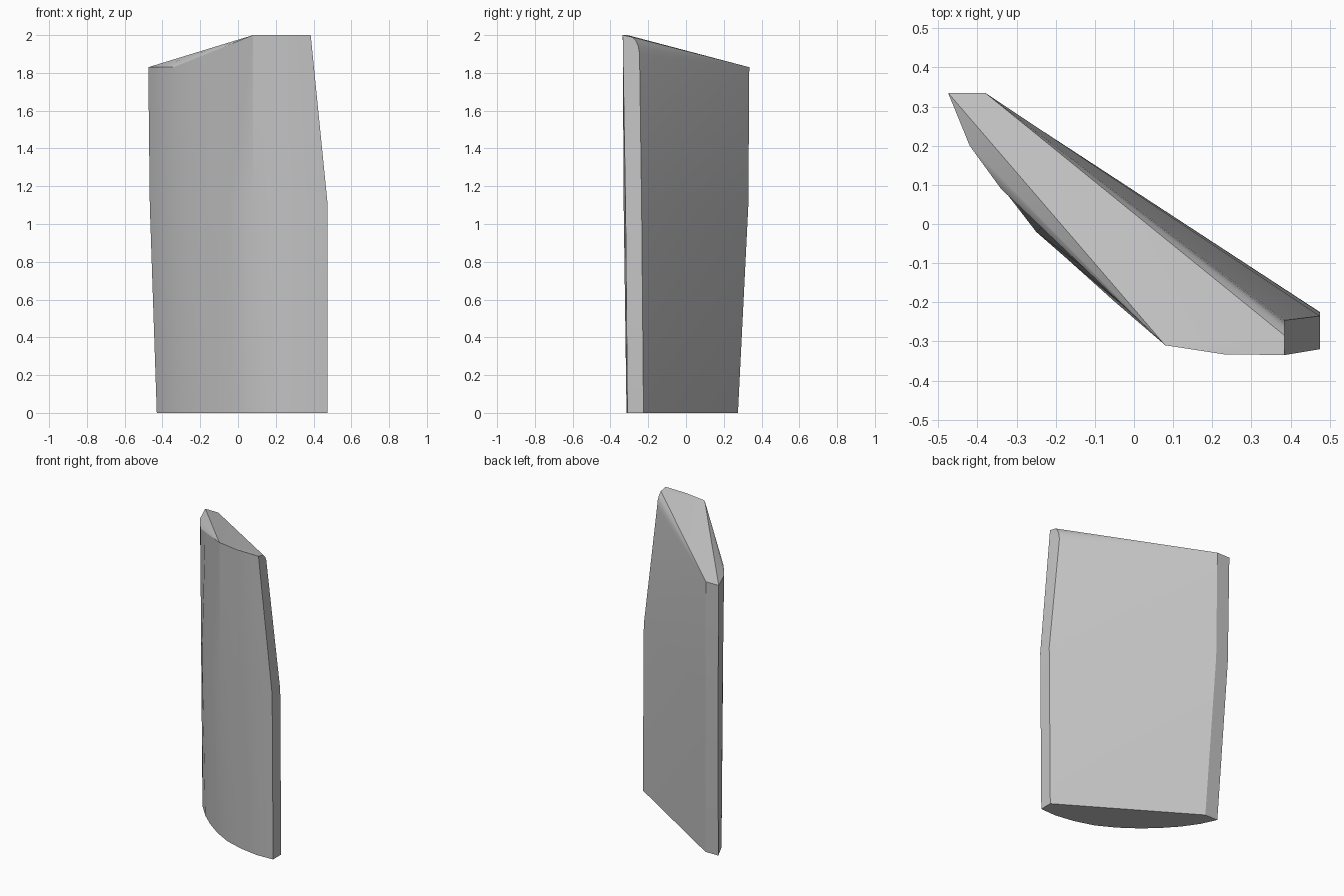
import bpy
import bmesh
import math

cube = bpy.data.objects.get("Cube")
if cube:
    bpy.data.objects.remove(cube, do_unlink=True)

# Plain grey finish
grey = bpy.data.materials.new("plain_grey")
grey.use_nodes = True
colour = (0.55, 0.55, 0.55, 1)
grey.diffuse_color = colour
grey.node_tree.nodes["Principled BSDF"].inputs["Base Color"].default_value = colour

# Curved front, from the thin far edge round to the near edge, at two heights
base_profile = [(-.43, .275), (-.38, .17), (-.31, .07), (-.22, -.03), (-.13, -.11),
                (-.02, -.19), (.1, -.255), (.23, -.295), (.36, -.315), (.475, -.31)]
middle_profile = [(-.467, .33), (-.41, .2), (-.335, .09), (-.25, -.02), (-.17, -.09),
                  (-.05, -.198), (.08, -.295), (.23, -.322), (.37, -.33), (.475, -.32)]

# Top rim: level shoulder, straight slope, then level crest
shoulder = [(-.475, .335, 1.83), (-.42, .2, 1.83), (-.34, .09, 1.83)]
crest = [(.08, -.31, 2), (.23, -.333, 2), (.31, -.334, 2), (.385, -.335, 2)]


def blend(start, end, factor):
    return tuple(a + (b - a) * factor for a, b in zip(start, end))


slope = [blend(shoulder[-1], crest[0], step / 4) for step in (1, 2, 3)]
rim = shoulder + slope + crest

bm = bmesh.new()


def add_points(points, height=None):
    return [bm.verts.new(p if height is None else (*p, height)) for p in points]


def add_face(*verts):
    return bm.faces.new(verts)


base = add_points(base_profile, 0)
middle = add_points(middle_profile, 1.1)
top = add_points(rim)

# Back corners: far edge, then near edge
base_far, base_near = add_points([(-.335, .275), (.475, -.225)], 0)
middle_far, middle_near = add_points([(-.375, .33), (.475, -.235)], 1.1)
top_far, = add_points([(-.38, .335, 1.83)])

# Rounded near corner of the top
rounding = add_points([(.385, -.285, 1.99), (.385, -.265, 1.97),
                       (.385, -.252, 1.94), (.385, -.246, 1.9)])

# Front skin
for lower, upper in ((base, middle), (middle, top)):
    for i in range(len(lower) - 1):
        add_face(lower[i], lower[i + 1], upper[i + 1], upper[i])

# Narrow end faces
add_face(base[0], middle[0], middle_far, base_far)
add_face(middle[0], top[0], top_far, middle_far)
add_face(base[-1], base_near, middle_near, middle[-1])
add_face(middle[-1], middle_near, *reversed(rounding), top[-1])

# Flat back and underside
add_face(base_far, middle_far, base_near)
add_face(base_near, middle_far, middle_near)
add_face(middle_far, top_far, middle_near)
add_face(middle_near, top_far, rounding[-1])
add_face(*base, base_near, base_far)

# Sloping top with a fan at the shoulder and a rounded back edge
peak = top[len(shoulder) + len(slope)]
peak_index = top.index(peak)
add_face(top[0], top[1], peak)
add_face(*top[1:peak_index + 1])
add_face(top[0], peak, top_far)
add_face(top_far, *top[peak_index:], rounding[0])
for first, second in zip(rounding, rounding[1:]):
    add_face(top_far, first, second)

bmesh.ops.recalc_face_normals(bm, faces=bm.faces)
bmesh.ops.triangulate(bm, faces=[f for f in bm.faces if len(f.verts) > 4])

mesh = bpy.data.meshes.new("curved_panel")
bm.to_mesh(mesh)
bm.free()
mesh.materials.append(grey)
panel = bpy.data.objects.new("curved_panel", mesh)
bpy.context.collection.objects.link(panel)

# Smooth front, crisp outer edges
bpy.ops.object.select_all(action="DESELECT")
panel.select_set(True)
bpy.context.view_layer.objects.active = panel
bpy.ops.object.shade_smooth_by_angle(angle=math.radians(30))
